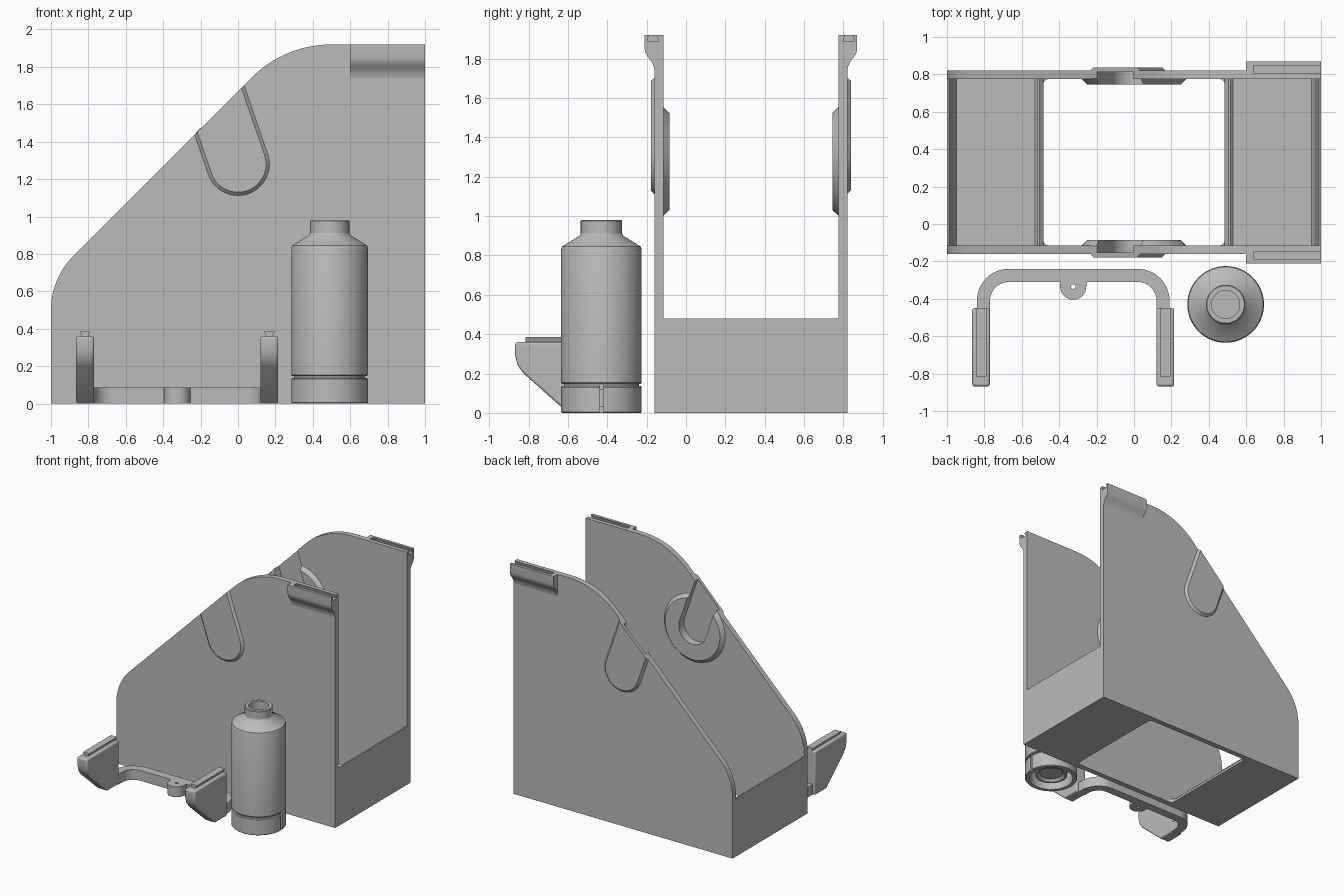
import bpy, bmesh
from math import sin, cos, pi, radians

cube = bpy.data.objects.get("Cube")
if cube:
    bpy.data.objects.remove(cube)

grey = bpy.data.materials.new("plain_grey")
grey.use_nodes = True
COLOUR = (0.5, 0.5, 0.5, 1)
grey.diffuse_color = COLOUR
grey.node_tree.nodes["Principled BSDF"].inputs["Base Color"].default_value = COLOUR

MID_Y = 0.33              # middle plane of the stand
OUT, INN = 0.49, 0.445    # wall faces, measured from the middle plane
SLOPE = 1.67              # sloping edge: z = x + SLOPE
AXLE_Z = 1.28


def finish(name, bm):
    bmesh.ops.recalc_face_normals(bm, faces=bm.faces)
    mesh = bpy.data.meshes.new(name)
    bm.to_mesh(mesh)
    bm.free()
    mesh.materials.append(grey)
    ob = bpy.data.objects.new(name, mesh)
    bpy.context.collection.objects.link(ob)
    return ob


def activate(ob):
    bpy.ops.object.select_all(action='DESELECT')
    ob.select_set(True)
    bpy.context.view_layer.objects.active = ob


def smooth(ob, angle=30):
    activate(ob)
    bpy.ops.object.shade_smooth_by_angle(angle=radians(angle))


def prism(name, pts, axis, a, b, end_pts=None):
    """Extrude a 2D outline along an axis, optionally tapering to end_pts."""
    put = {'x': lambda p, t: (t, p[0], p[1]),
           'y': lambda p, t: (p[0], t, p[1]),
           'z': lambda p, t: (p[0], p[1], t)}[axis]
    bm = bmesh.new()
    lo = [bm.verts.new(put(p, a)) for p in pts]
    hi = [bm.verts.new(put(p, b)) for p in (end_pts or pts)]
    bm.faces.new(lo)
    bm.faces.new(hi)
    for i in range(len(lo)):
        j = (i + 1) % len(lo)
        bm.faces.new((lo[i], lo[j], hi[j], hi[i]))
    return finish(name, bm)


def lathe(name, profile, centre, segments=64):
    bm = bmesh.new()
    verts = [bm.verts.new((r, 0, z)) for r, z in profile]
    edges = [bm.edges.new(pair) for pair in zip(verts, verts[1:])]
    bmesh.ops.spin(bm, geom=verts + edges, cent=(0, 0, 0), axis=(0, 0, 1),
                   angle=2 * pi, steps=segments)
    bmesh.ops.remove_doubles(bm, verts=bm.verts, dist=0.0005)
    bmesh.ops.translate(bm, verts=bm.verts, vec=(*centre, 0))
    return finish(name, bm)


def cut(ob, cutters):
    for cutter in cutters:
        mod = ob.modifiers.new("cut", 'BOOLEAN')
        mod.operation, mod.solver, mod.object = 'DIFFERENCE', 'EXACT', cutter
        activate(ob)
        bpy.ops.object.modifier_apply(modifier=mod.name)


def bevel(ob, width):
    mod = ob.modifiers.new("bevel", 'BEVEL')
    mod.width, mod.segments, mod.limit_method = width, 3, 'ANGLE'


def arc(cx, cy, r, start, end, steps=16):
    return [(cx + r * cos(radians(start + (end - start) * i / steps)),
             cy + r * sin(radians(start + (end - start) * i / steps)))
            for i in range(steps + 1)]


def cradle(r, extra=0.0):
    """Leaning U outline that runs up to the sloping edge."""
    lean = 19
    dx, dz = -sin(radians(lean)), cos(radians(lean))
    pts = arc(0, AXLE_Z, r, 180 + lean, 360 + lean, 24)

    def run_up(p):
        t = (SLOPE + extra - (p[1] - p[0])) / (dz - dx)
        return (p[0] + t * dx, p[1] + t * dz)
    return [run_up(pts[0])] + pts + [run_up(pts[-1])]


# Side walls, mirrored front and back
wall_outline = ([(1, 0), (-1, 0)] + arc(-0.59, 0.5, 0.41, 180, 135)
                + arc(0.5, 1.316, 0.604, 135, 90) + [(1, 1.92)])
for side, s in (("front", -1), ("back", 1)):
    def y(d):
        return MID_Y + s * d

    wall = prism(side + "_wall", wall_outline, 'y', y(OUT), y(INN))
    boss = prism(side + "_outer_boss", cradle(0.17), 'y', y(OUT - 0.002), y(0.508), cradle(0.15))
    ring = prism(side + "_axle_ring", arc(0, AXLE_Z, 0.28, 0, 354, 59), 'y',
                 y(INN + 0.002), y(0.415), arc(0, AXLE_Z, 0.25, 0, 354, 59))
    clip_outline = [(y(d), z) for d, z in (
        (OUT, 1.74), (0.495, 1.765), (0.505, 1.785), (0.525, 1.81), (0.536, 1.83),
        (0.54, 1.85), (0.54, 1.92), (OUT, 1.92))]
    clip = prism(side + "_rail_clip", clip_outline, 'x', 0.6, 1)

    # Axle slot and dovetail groove
    slot = prism("slot_cutter", cradle(0.125, 0.1), 'y', y(0.38), y(0.483))
    groove = prism("groove_cutter", [(y(d), z) for d, z in (
        (0.468, 1.89), (0.528, 1.89), (0.514, 1.93), (0.482, 1.93))], 'x', 0.64, 1.1)
    cut(wall, [slot, groove])
    cut(boss, [slot])
    cut(ring, [slot])
    cut(clip, [groove])
    for helper in (slot, groove):
        bpy.data.objects.remove(helper)
    for part in (wall, boss, ring, clip):
        smooth(part)

# End panels with low trays, and rounded corners of the floor opening
tray = [(1, 0), (1, 0.48), (0.988, 0.48), (0.965, 0.06), (0.95, 0.025),
        (0.53, 0.025), (0.515, 0.04), (0.505, 0.04), (0.485, 0.02), (0.485, 0)]
for side, s in (("left", 1), ("right", -1)):
    prism(side + "_end_tray", [(s * x, z) for x, z in tray], 'y', MID_Y - INN, MID_Y + INN)
    for end, t in (("front", -1), ("back", 1)):
        corner = [(0.485, INN)] + arc(0.455, INN - 0.03, 0.03, 0, 90, 6)
        prism(f"{side}_{end}_floor_corner",
              [(s * x, MID_Y + t * d) for x, d in corner], 'z', 0, 0.03)

# Loose bracket: bent bar with a drilled tab and two upright fins
BX = -0.325
half = ([(0.515, -0.46)] + arc(0.345, -0.41, 0.17, 0, 90))
inner = arc(0.345, -0.41, 0.10, 90, 0) + [(0.445, -0.46)]
tab = arc(0, -0.335, 0.07, 0, -180)
right_side = [(BX + x, yy) for x, yy in half]
left_side = [(BX - x, yy) for x, yy in reversed(half)]
inner_left = [(BX - x, yy) for x, yy in reversed(inner)]
inner_right = [(BX + x, yy) for x, yy in inner]
tab_edge = [(BX + x, yy) for x, yy in [(0.07, -0.31)] + tab + [(-0.07, -0.31)]]
bar = prism("bracket_bar", right_side + left_side + inner_left
            + tab_edge[::-1] + inner_right, 'z', 0, 0.085)
hole = prism("hole_cutter", arc(BX, -0.335, 0.012, 0, 345, 23), 'z', -0.1, 0.2)
cut(bar, [hole])
bpy.data.objects.remove(hole)
smooth(bar)

fin_outline = [(-0.45, 0), (-0.6, 0), (-0.825, 0.2), (-0.855, 0.24),
               (-0.868, 0.29), (-0.868, 0.36), (-0.45, 0.36)]
for side, s in (("left", 1), ("right", -1)):
    fin = prism(side + "_bracket_fin", fin_outline, 'x', BX + s * 0.445, BX + s * 0.54)
    bevel(fin, 0.012)
    smooth(fin)
    rail = [(BX + s * 0.4925 + x, z) for x, z in (
        (-0.015, 0.355), (0.015, 0.355), (0.028, 0.385), (-0.028, 0.385))]
    prism(side + "_dovetail_rail", rail, 'y', -0.45, -0.815)

# Bottle with a hollow neck, and its separate hollow cap underneath
BOTTLE = (0.49, -0.43)
body = lathe("bottle", [
    (0, 0.12), (0.19, 0.12), (0.19, 0.148), (0.2, 0.148), (0.205, 0.154), (0.205, 0.83),
    (0.2, 0.845), (0.112, 0.9), (0.105, 0.912), (0.105, 0.975), (0.1, 0.98),
    (0.075, 0.98), (0.075, 0.85), (0, 0.85)], BOTTLE)
cap = lathe("bottle_base_ring", [
    (0.17, 0), (0.2, 0), (0.205, 0.005), (0.205, 0.13), (0.2, 0.136), (0.17, 0.136), (0.17, 0)], BOTTLE)
notch = prism("notch_cutter", [(BOTTLE[1] - 0.01, -0.1), (BOTTLE[1] + 0.01, -0.1),
              (BOTTLE[1] + 0.01, 0.2), (BOTTLE[1] - 0.01, 0.2)], 'x', 0.6, 0.8)
cut(cap, [notch])
bpy.data.objects.remove(notch)
plug = lathe("bottle_inner_plug", [(0, 0.05), (0.09, 0.05), (0.11, 0.03), (0.125, 0.03),
                                   (0.125, 0.125), (0, 0.125)], BOTTLE)
for part in (body, cap, plug):
    smooth(part)
